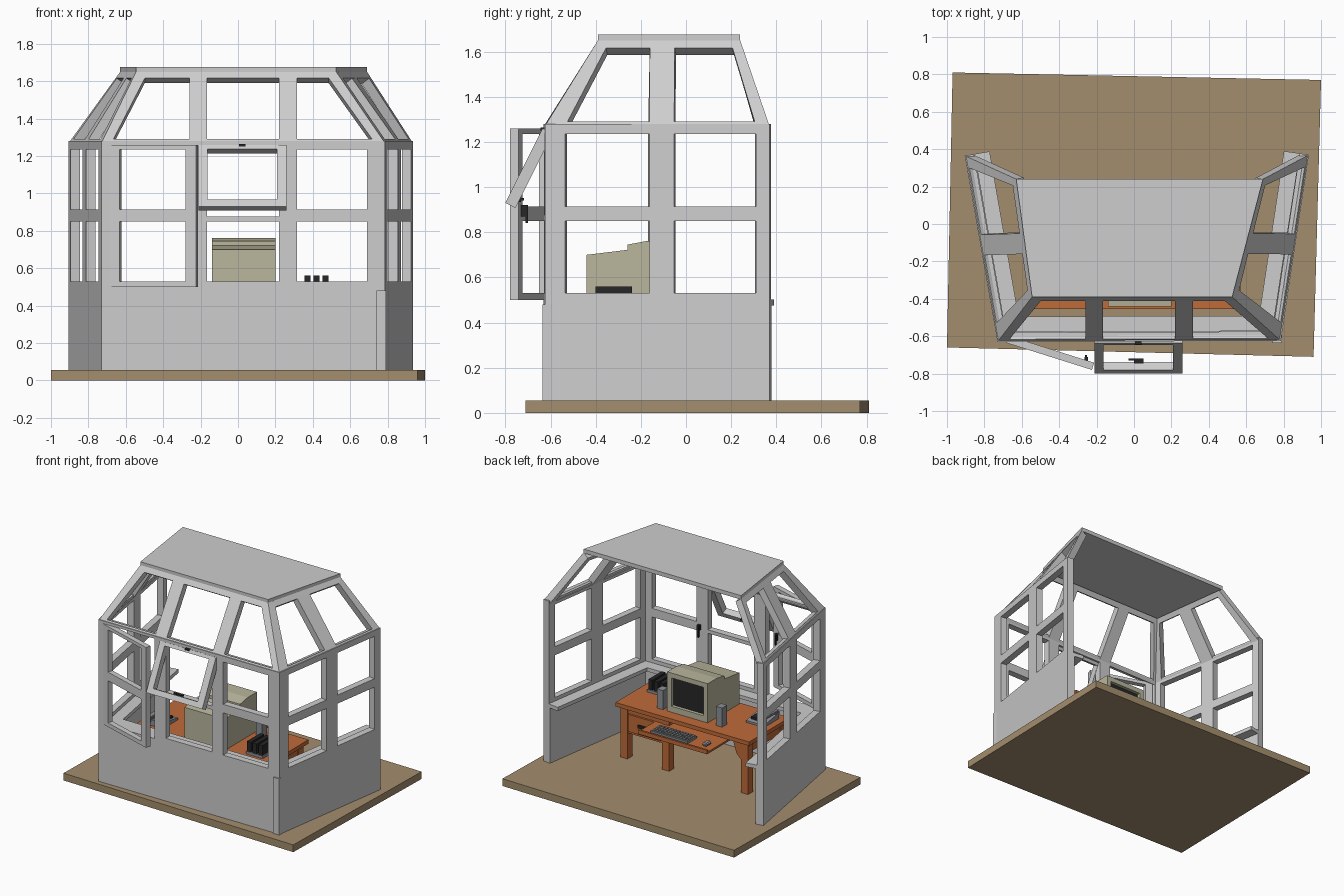
import bpy, bmesh, math
from mathutils import Vector as V

if "Cube" in bpy.data.objects:
    bpy.data.objects.remove(bpy.data.objects["Cube"])


def material(name, rgb):
    m = bpy.data.materials.new(name)
    m.diffuse_color = (*rgb, 1)
    m.use_nodes = True
    m.node_tree.nodes["Principled BSDF"].inputs["Base Color"].default_value = m.diffuse_color
    return m


GREY = material("frame_grey", (0.61, 0.61, 0.61))
TAN = material("floor_tan", (0.37, 0.27, 0.155))
WOOD = material("desk_orange", (0.52, 0.145, 0.04))
BEIGE = material("monitor_beige", (0.49, 0.47, 0.34))
BLACK = material("black", (0.02, 0.02, 0.02))
MID = material("device_grey", (0.27, 0.28, 0.3))


def add_prism(bm, pts, vec):
    a = [bm.verts.new(p) for p in pts]
    b = [bm.verts.new(V(p) + V(vec)) for p in pts]
    n = len(a)
    bm.faces.new(a)
    bm.faces.new(b[::-1])
    for i in range(n):
        bm.faces.new((a[i], b[i], b[(i + 1) % n], a[(i + 1) % n]))


def finish(name, bm, mat):
    bmesh.ops.recalc_face_normals(bm, faces=bm.faces)
    me = bpy.data.meshes.new(name)
    bm.to_mesh(me)
    bm.free()
    me.materials.append(mat)
    ob = bpy.data.objects.new(name, me)
    bpy.context.collection.objects.link(ob)
    return ob


def prism(name, pts, vec, mat):
    bm = bmesh.new()
    add_prism(bm, pts, vec)
    return finish(name, bm, mat)


def add_box(bm, x0, x1, y0, y1, z0, z1):
    add_prism(bm, [(x0, y0, z0), (x1, y0, z0), (x1, y1, z0), (x0, y1, z0)], (0, 0, z1 - z0))


def boxes(name, mat, *dims):
    bm = bmesh.new()
    for d in dims:
        add_box(bm, *d)
    return finish(name, bm, mat)


def panel(name, corners, bars, t=0.05, mat=GREY):
    """Frame on a quad (BL, BR, TR, TL from outside). Bars: u at bottom, u at top, v range."""
    bl, br, tr, tl = map(V, corners)
    n = (br - bl).cross(tl - bl).normalized()
    P = lambda u, v: bl.lerp(br, u).lerp(tl.lerp(tr, u), v)
    bm = bmesh.new()
    for b0, b1, t0, t1, v0, v1 in bars:
        mix = lambda a, b, v: a + (b - a) * v
        add_prism(bm, [P(mix(b0, t0, v0), v0), P(mix(b1, t1, v0), v0),
                       P(mix(b1, t1, v1), v1), P(mix(b0, t0, v1), v1)], -n * t)
    return finish(name, bm, mat)


def rail(v0, v1, u0=0, u1=1):
    return (u0, u1, u0, u1, v0, v1)


def post(u0, u1, t0=None, t1=None):
    return (u0, u1, u0 if t0 is None else t0, u1 if t1 is None else t1, 0, 1)


def flip(bars):
    return [(1 - b1, 1 - b0, 1 - t1, 1 - t0, v0, v1) for b0, b1, t0, t1, v0, v1 in bars]


# floor and roof slabs
prism("floor", [(-0.97, 0.81, 0), (1, 0.77, 0), (0.96, -0.71, 0), (-1, -0.66, 0)], (0, 0, 0.055), TAN)
roof = [(-0.545, -0.39), (0.525, -0.39), (0.69, 0.24), (-0.63, 0.24)]
prism("roof", [(x, y, 1.645) for x, y in roof], (0, 0, 0.03), GREY)

# wall plan corners: front left, front right, back right, back left
plan = [(-0.73, -0.63), (0.785, -0.625), (0.935, 0.37), (-0.905, 0.365)]


def quad(i, j, z0, z1, top=plan):
    return [(*plan[i], z0), (*plan[j], z0), (*top[j], z1), (*top[i], z1)]


WALLS = {"front": (0, 1), "right": (1, 2), "left": (3, 0)}
Z0, Z1 = 0.5, 1.28
zv = lambda z: (z - Z0) / (Z1 - Z0)
xu = lambda x: (x + 0.73) / 1.515
xt = lambda x: (x + 0.545) / 1.07

# solid lower walls with sills
for name, (i, j) in WALLS.items():
    panel(name + "_lower_wall", quad(i, j, 0.055, 0.5), [rail(0, 1)], 0.06)
    panel(name + "_sill", quad(i, j, 0.475, 0.503), [rail(0, 1)], 0.135)
boxes("corner_strip", GREY, (0.74, 0.79, -0.635, -0.585, 0.055, 0.48))

# window frames of the upright walls
side = [post(0, 0.09), post(0.465, 0.575), post(0.94, 1),
        rail(0, zv(0.53)), rail(zv(0.85), zv(0.915)), rail(zv(1.235), 1)]
panel("right_window_frame", quad(1, 2, Z0, Z1), side)
panel("left_window_frame", quad(3, 0, Z0, Z1), flip(side))
pl, pr = (xu(-0.26), xu(-0.165)), (xu(0.22), xu(0.315))
panel("front_window_frame", quad(0, 1, Z0, Z1), [
    post(0, xu(-0.685)), post(*pl), post(*pr), post(xu(0.69), 1),
    rail(0, zv(0.53), pl[0], 1), rail(zv(0.85), zv(0.877), pl[1], pr[0]),
    rail(zv(0.85), zv(0.915), pr[1], 1), rail(zv(1.235), 1, pl[0], 1), rail(zv(1.26), 1)])

# sloping upper frames
ends = [rail(0, 0.055), rail(0.91, 1)]
slope = ends + [post(0, 0.09, 0, 0.085), post(0.465, 0.575, 0.365, 0.54), post(0.94, 1, 0.93, 1)]
panel("right_sloped_frame", quad(1, 2, 1.27, 1.65, roof), slope)
panel("left_sloped_frame", quad(3, 0, 1.27, 1.65, roof), flip(slope))
panel("front_sloped_frame", quad(0, 1, 1.27, 1.65, roof), ends + [
    post(0, 0.035, 0, 0.06), post(0.965, 1, 0.94, 1),
    post(*pl, xt(-0.26), xt(-0.165)), post(*pr, xt(0.22), xt(0.315))])

# open casement and open top-hung sash
panel("open_casement", [(-0.685, -0.635, 0.5), (-0.225, -0.78, 0.5), (-0.225, -0.78, 1.26), (-0.685, -0.635, 1.26)],
      [post(0, 0.11), post(0.88, 1), rail(0, 0.04), rail(0.46, 0.546), rail(0.967, 1)], 0.04)
panel("open_sash", [(-0.21, -0.8, 0.93), (0.26, -0.8, 0.93), (0.26, -0.635, 1.26), (-0.21, -0.635, 1.26)],
      [post(0, 0.1), post(0.89, 1), rail(0, 0.11), rail(0.93, 1)], 0.05)

# window handles
boxes("casement_handle", BLACK, (-0.265, -0.245, -0.735, -0.71, 0.87, 0.92), (-0.262, -0.25, -0.71, -0.7, 0.84, 0.92))
boxes("right_window_handle", BLACK, (0.28, 0.3, -0.58, -0.56, 0.86, 0.9), (0.282, 0.297, -0.565, -0.55, 0.81, 0.9))
boxes("sash_handle", BLACK, (0, 0.05, -0.745, -0.73, 0.935, 0.955), (-0.03, 0.05, -0.73, -0.718, 0.94, 0.952))
boxes("sash_latch", BLACK, (0.005, 0.04, -0.645, -0.625, 1.25, 1.263))

# desk: top, apron, legs with brackets, drawer unit and pulled-out tray
T = 0.465
boxes("desk_top", WOOD, (-0.55, 0.57, -0.455, 0.03, T - 0.03, T))
boxes("desk_apron", WOOD, (-0.5, 0.52, -0.43, -0.41, 0.33, T - 0.03), (-0.52, -0.5, -0.42, 0, 0.36, T - 0.03))
legs = bmesh.new()
for x0, x1 in ((-0.53, -0.47), (0.13, 0.19), (0.48, 0.54)):
    for y0 in (-0.44, -0.045):
        add_box(legs, x0, x1, y0, y0 + 0.06, 0.055, T - 0.03)
finish("desk_legs", legs, WOOD)
for y in (-0.44, -0.04):
    prism("leg_bracket", [(-0.47, y, T - 0.03), (-0.4, y, T - 0.03), (-0.43, y, 0.34), (-0.47, y, 0.3)], (0, 0.05, 0), WOOD)
boxes("drawer_unit", WOOD, (0.14, 0.53, -0.42, 0.01, 0.25, T - 0.03))
boxes("drawer_front", WOOD, (0.2, 0.47, 0.01, 0.025, 0.27, 0.4))
boxes("drawer_handle", BLACK, (0.29, 0.38, 0.025, 0.04, 0.325, 0.345))
boxes("keyboard_tray", WOOD, (-0.33, 0.25, -0.2, 0.22, 0.385, 0.4), (-0.33, 0.25, 0.205, 0.22, 0.385, 0.415))

# keyboard with keys, mouse
boxes("keyboard", MID, (-0.14, 0.17, 0.07, 0.18, 0.4, 0.415))
keys = bmesh.new()
for i in range(12):
    for j in range(4):
        x, y = -0.132 + i * 0.025, 0.077 + j * 0.025
        add_box(keys, x, x + 0.019, y, y + 0.019, 0.415, 0.423)
finish("keyboard_keys", keys, MID)
mouse = boxes("mouse", MID, (-0.28, -0.24, 0.09, 0.155, 0.4, 0.425))
mouse.modifiers.new("round", "BEVEL").width = 0.008

# monitor: stepped side profile, bezel and recessed screen
prof = [(-0.44, T), (-0.44, 0.7), (-0.26, 0.722), (-0.26, 0.745), (-0.17, 0.762), (-0.1, 0.762), (-0.1, T)]
prism("monitor_body", [(-0.14, y, z) for y, z in prof], (0.34, 0, 0), BEIGE)
boxes("monitor_bezel", BEIGE, (-0.14, 0.2, -0.1, -0.06, T, 0.51), (-0.14, 0.2, -0.1, -0.06, 0.725, 0.762),
      (-0.14, -0.105, -0.1, -0.06, T, 0.762), (0.165, 0.2, -0.1, -0.06, T, 0.762))
boxes("screen", BLACK, (-0.105, 0.165, -0.1, -0.085, 0.51, 0.725))

# speakers, black file rack, telephone
boxes("speakers", MID, (0.235, 0.285, -0.12, -0.06, T, 0.61), (-0.26, -0.21, -0.12, -0.06, T, 0.61))
boxes("rack_files", BLACK, *[(x, x + 0.033, -0.4, -0.24, T, 0.56) for x in (0.355, 0.403, 0.451)])
boxes("rack_base", MID, (0.35, 0.49, -0.405, -0.235, T, 0.485))
prism("telephone_body", [(-0.5, -0.4, T), (-0.5, -0.22, T), (-0.5, -0.22, 0.48), (-0.5, -0.4, 0.51)], (0.15, 0, 0), MID)
boxes("telephone_handset", MID, (-0.49, -0.455, -0.41, -0.21, 0.51, 0.525),
      (-0.495, -0.45, -0.41, -0.365, 0.49, 0.515), (-0.495, -0.45, -0.255, -0.21, 0.48, 0.515))
boxes("telephone_keypad", BLACK, (-0.43, -0.37, -0.33, -0.25, 0.48, 0.503))
